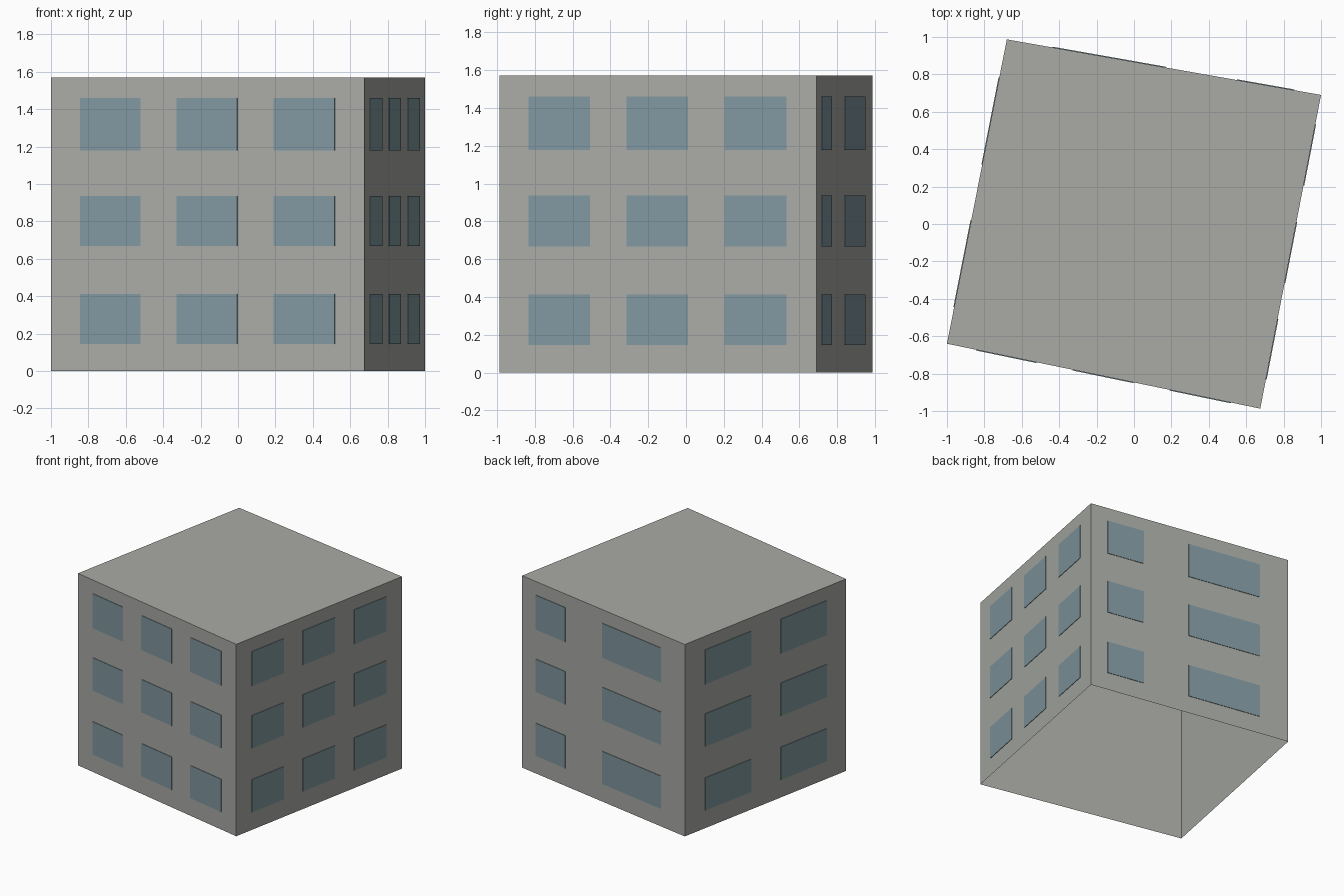
import bpy
import bmesh
from mathutils import Vector

cube = bpy.data.objects.get("Cube")
if cube:
    bpy.data.objects.remove(cube, do_unlink=True)

HEIGHT = 1.57
PLATE = 0.004
UP = Vector((0, 0, 1))


def make_material(name, color):
    mat = bpy.data.materials.new(name)
    mat.use_nodes = True
    mat.diffuse_color = color
    mat.node_tree.nodes["Principled BSDF"].inputs["Base Color"].default_value = color
    return mat


def make_object(name, bm, mat):
    mesh = bpy.data.meshes.new(name)
    bm.to_mesh(mesh)
    bm.free()
    mesh.materials.append(mat)
    obj = bpy.data.objects.new(name, mesh)
    bpy.context.scene.collection.objects.link(obj)
    return obj


def add_open_box(bm, base, cap):
    """Side faces plus a cap, left open at the base; loops run counter-clockwise."""
    low = [bm.verts.new(p) for p in base]
    high = [bm.verts.new(p) for p in cap]
    for i in range(4):
        j = (i + 1) % 4
        bm.faces.new((low[i], low[j], high[j], high[i]))
    bm.faces.new(high)


concrete = make_material("concrete grey", (0.40, 0.41, 0.38, 1))
glass = make_material("window blue", (0.22, 0.315, 0.35, 1))

# Building shell: slightly skewed footprint, open underneath
corners = [Vector(p) for p in
           ((-1, -0.64, 0), (0.675, -0.987, 0), (1, 0.69, 0), (-0.68, 0.987, 0))]
shell = bmesh.new()
add_open_box(shell, corners, [c + UP * HEIGHT for c in corners])
make_object("building_shell", shell, concrete)

# Window spans along each wall, as fractions of its length
three = ((0.093, 0.286), (0.401, 0.595), (0.711, 0.906))
mixed = ((0.085, 0.267), (0.495, 0.855))
pair = ((0.125, 0.412), (0.594, 0.88))
storeys = ((0.145, 0.413), (0.668, 0.937), (1.178, 1.46))
walls = (("front", three), ("left", three), ("back", mixed), ("right", pair))

# Thin window plates on every wall
for i, (side, spans) in enumerate(walls):
    start, end = corners[i], corners[(i + 1) % 4]
    outward = (end - start).cross(UP).normalized()
    bm = bmesh.new()
    for bottom, top in storeys:
        for a, b in spans:
            p, q = start.lerp(end, a), start.lerp(end, b)
            base = [p + UP * bottom, q + UP * bottom, q + UP * top, p + UP * top]
            add_open_box(bm, base, [v + outward * PLATE for v in base])
    make_object(side + "_windows", bm, glass)
